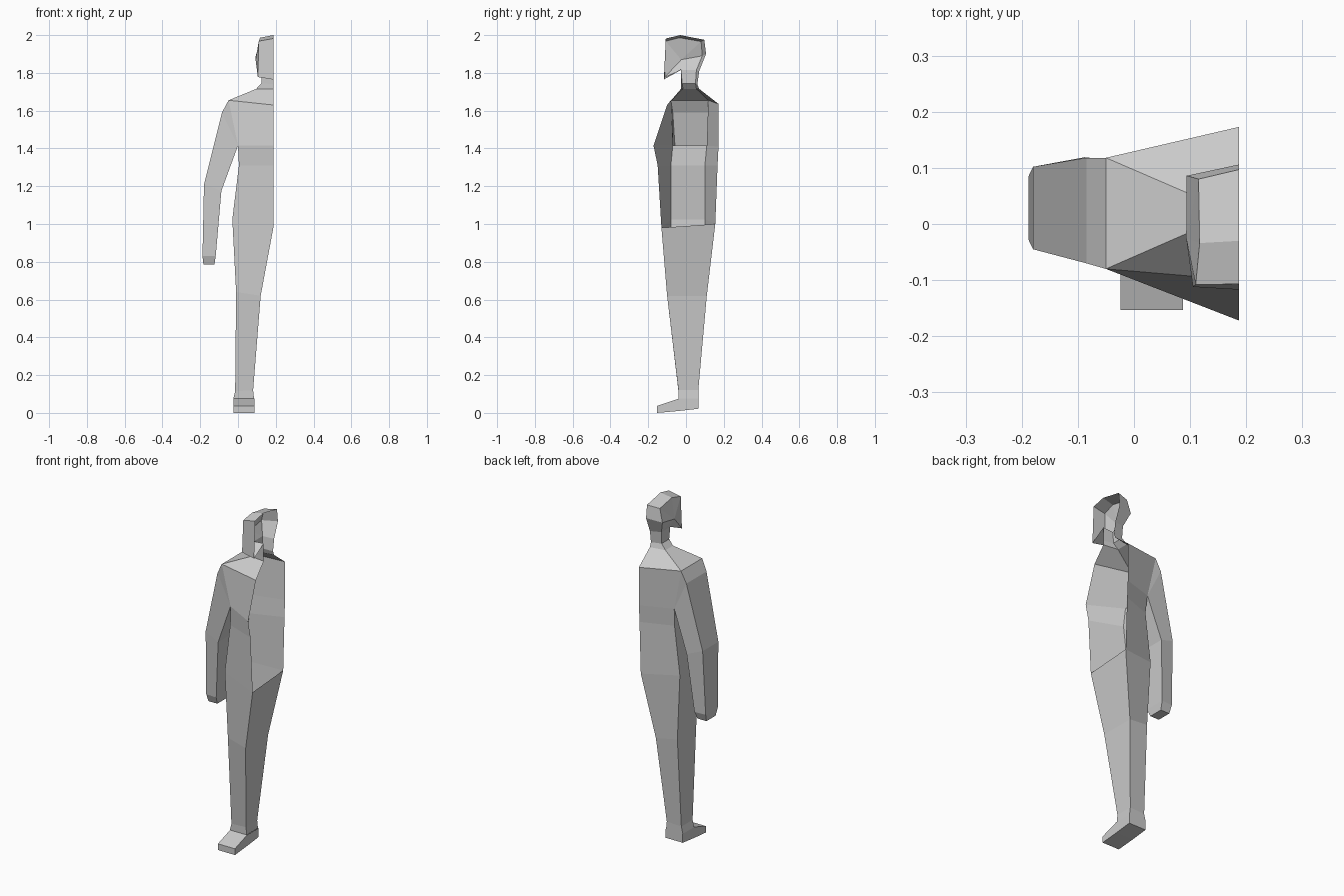
import bpy, bmesh

if "Cube" in bpy.data.objects:
    bpy.data.objects.remove(bpy.data.objects["Cube"])

MID = 0.187  # x of the open centre plane


def build(name, rings, closed=False, cap_end=False, skip=(), tip=None):
    """Bridge point rings into flat faces; skip = (band, side) pairs left open;
    tip closes the first-point edge of all rings with a fan."""
    bm = bmesh.new()
    vs = [[bm.verts.new(p) for p in r] for r in rings]
    n = len(rings[0])
    for i in range(len(vs) - 1):
        for j in range(n if closed else n - 1):
            if (i, j) not in skip:
                k = (j + 1) % n
                bm.faces.new((vs[i][j], vs[i][k], vs[i + 1][k], vs[i + 1][j]))
    if cap_end:
        bm.faces.new(vs[-1])
    if tip:
        t = bm.verts.new(tip)
        for i in range(len(vs)):
            bm.faces.new((vs[i][0], vs[(i + 1) % len(vs)][0], t))
    bmesh.ops.recalc_face_normals(bm, faces=bm.faces)
    me = bpy.data.meshes.new(name)
    bm.to_mesh(me)
    bm.free()
    ob = bpy.data.objects.new(name, me)
    bpy.context.collection.objects.link(ob)
    return ob


def half_ring(yf, zf, x, y0, y1, z, yb, zb):
    """Half section: front centre, front side, back side, back centre."""
    return [(MID, yf, zf), (x, y0, z), (x, y1, z), (MID, yb, zb)]


# Torso and neck, with the arm hole left open
hip = half_ring(-0.13, 0.98, -0.03, -0.08, 0.10, 1.025, 0.155, 1.0)
armpit = half_ring(-0.172, 1.415, 0.0, -0.07, 0.11, 1.415, 0.172, 1.41)
shoulder = half_ring(-0.10, 1.63, -0.05, -0.08, 0.118, 1.655, 0.173, 1.635)
build("torso", [
    hip,
    half_ring(-0.15, 1.31, 0.005, -0.08, 0.10, 1.31, 0.167, 1.31),
    armpit,
    shoulder,
    half_ring(-0.027, 1.715, 0.096, -0.016, 0.055, 1.715, 0.07, 1.715),
    half_ring(-0.027, 1.74, 0.124, -0.02, 0.05, 1.745, 0.06, 1.74),
    half_ring(-0.027, 1.82, 0.122, -0.027, 0.055, 1.815, 0.07, 1.81),
], skip={(2, 1)})

# Head: profile strip of (outer, centre) points, with a bulging side
profile = [  # outer x, outer y, outer z, centre y, centre z
    (0.122, -0.027, 1.815, -0.027, 1.82),
    (0.105, -0.112, 1.778, -0.117, 1.765),
    (0.110, -0.108, 1.968, -0.107, 1.982),
    (0.117, -0.034, 1.986, -0.03, 2.0),
    (0.115, 0.08, 1.966, 0.097, 1.975),
    (0.094, 0.086, 1.89, 0.106, 1.90),
    (0.122, 0.055, 1.815, 0.07, 1.81),
]
build("head", [[(x, y, z), (MID, cy, cz)] for x, y, z, cy, cz in profile],
      tip=(0.093, -0.025, 1.87))


# Arm: each ring is outer front, outer back, inner back, inner front
def arm_ring(xo, zo, of, ob, xi, zi, inf, inb):
    return [(xo, of, zo), (xo, ob, zo), (xi, inb, zi), (xi, inf, zi)]


build("arm", [
    arm_ring(-0.05, 1.655, -0.08, 0.118, 0.0, 1.415, -0.07, 0.11),
    arm_ring(-0.085, 1.59, -0.07, 0.118, 0.0, 1.415, -0.07, 0.11),
    arm_ring(-0.18, 1.21, -0.045, 0.102, -0.088, 1.175, -0.06, 0.119),
    arm_ring(-0.188, 0.83, -0.028, 0.085, -0.118, 0.83, -0.035, 0.09),
    arm_ring(-0.183, 0.785, -0.015, 0.07, -0.125, 0.785, -0.015, 0.07),
], closed=True, cap_end=True, skip={(0, 2)})


# Leg, down to the instep
def leg_ring(xi, xo, fi, fo, bo, bi, zi, zo):
    return [(xi, fi, zi), (xo, fo, zo), (xo, bo, zo), (xi, bi, zi)]


build("leg", [
    hip,
    leg_ring(0.12, -0.01, -0.10, -0.08, 0.095, 0.11, 0.62, 0.64),
    leg_ring(0.08, -0.015, -0.04, -0.04, 0.065, 0.065, 0.12, 0.115),
    leg_ring(0.085, -0.025, -0.04, -0.04, 0.065, 0.065, 0.075, 0.075),
], closed=True)


# Foot sections from toe to heel, open under the leg
def foot_ring(y, top, bottom):
    return [(0.087, y, bottom), (0.087, y, top), (-0.024, y, top), (-0.024, y, bottom)]


foot = build("foot", [foot_ring(0.065, 0.075, 0.022), foot_ring(-0.04, 0.075, 0.01),
                      foot_ring(-0.153, 0.037, 0.0)],
             closed=True, cap_end=True, skip={(0, 1)})
bm = bmesh.new()
bm.from_mesh(foot.data)
bmesh.ops.holes_fill(bm, edges=[e for e in bm.edges if e.is_boundary
                                and all(v.co.y > 0.06 for v in e.verts)], sides=4)
heel = [v for v in bm.verts if v.co.y > 0.06]
if not any(all(v in heel for v in f.verts) for f in bm.faces):
    order = sorted(heel, key=lambda v: (v.co.x, v.co.z))
    bm.faces.new((order[0], order[1], order[3], order[2]))
bmesh.ops.recalc_face_normals(bm, faces=bm.faces)
bm.to_mesh(foot.data)
bm.free()
